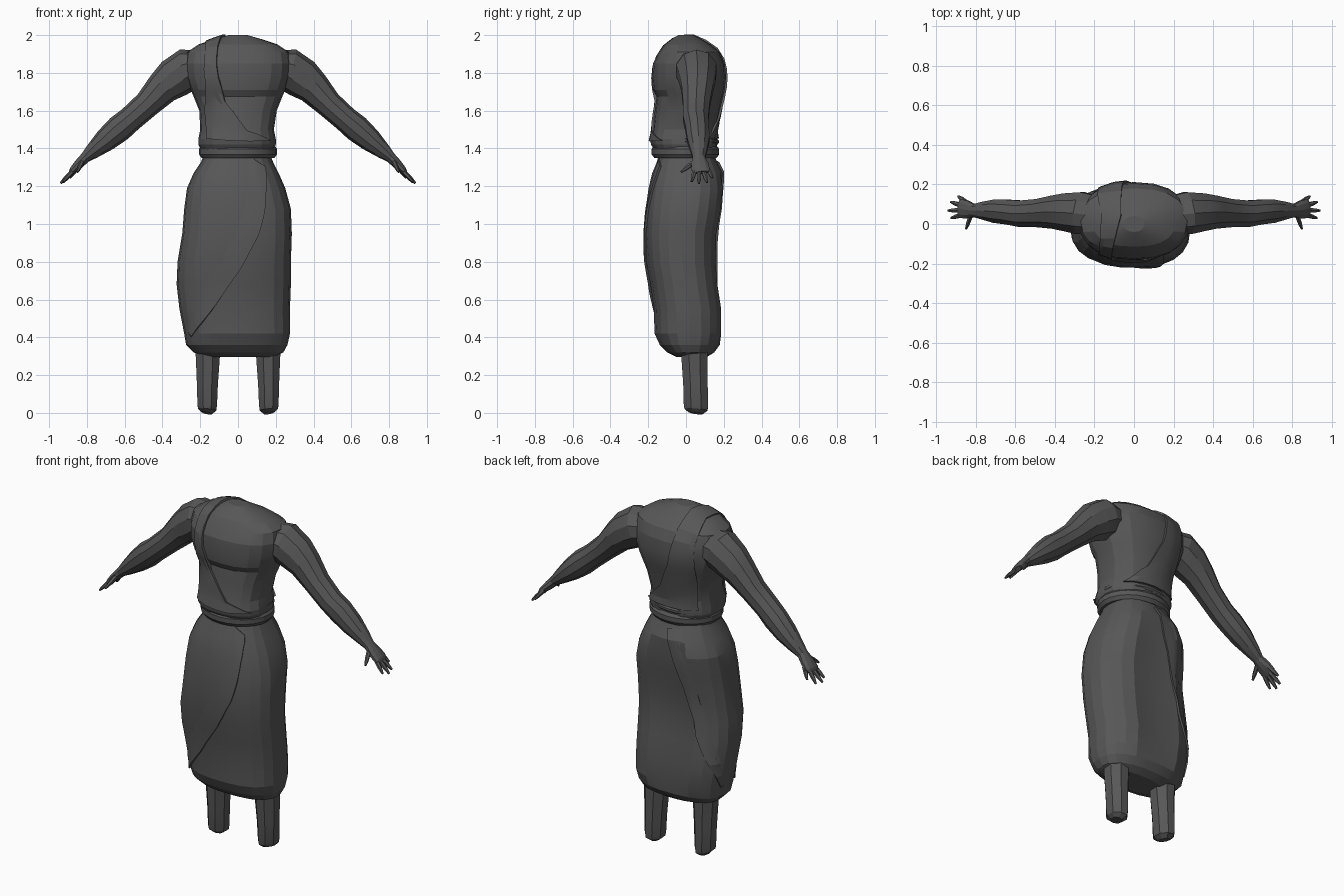
import bpy, bmesh, math
from mathutils import Vector
from mathutils.bvhtree import BVHTree

GREY = bpy.data.materials.new("dark grey")
GREY.diffuse_color = (0.095, 0.095, 0.095, 1)


def make(name, verts, faces, smooth=16):
    bm = bmesh.new()
    vs = [bm.verts.new(v) for v in verts]
    for f in faces:
        bm.faces.new([vs[i] for i in f])
    bmesh.ops.recalc_face_normals(bm, faces=bm.faces)
    me = bpy.data.meshes.new(name)
    bm.to_mesh(me)
    bm.free()
    me.materials.append(GREY)
    ob = bpy.data.objects.new(name, me)
    bpy.context.collection.objects.link(ob)
    bpy.ops.object.select_all(action='DESELECT')
    ob.select_set(True)
    bpy.context.view_layer.objects.active = ob
    bpy.ops.object.shade_smooth_by_angle(angle=math.radians(smooth))
    return ob


def loft(name, rings, closed=False, smooth=16):
    n, m = len(rings[0]), len(rings)
    verts = [v for r in rings for v in r]
    faces = []
    for i in range(m if closed else m - 1):
        a, b = i * n, (i + 1) % m * n
        faces += [(a + j, a + (j + 1) % n, b + (j + 1) % n, b + j) for j in range(n)]
    if not closed:
        faces += [tuple(range(n)), tuple(range((m - 1) * n, m * n))]
    return make(name, verts, faces, smooth)


def power(v, p):
    return math.copysign(abs(v) ** p, v)


def body(name, rows, sides, p=0.85, back_groove=0.0):
    """Stacked rounded sections: z, left, right, front, back."""
    rings = []
    for z, xl, xr, yf, yb in rows:
        ring = []
        for k in range(sides):
            t = 2 * math.pi * k / sides
            x = (xl + xr) / 2 + (xr - xl) / 2 * power(math.cos(t), p)
            y = (yf + yb) / 2 + (yb - yf) / 2 * power(math.sin(t), p)
            if back_groove and math.sin(t) > 0.97 and 0.4 < z < 1.2:
                y -= back_groove
            ring.append((x, y, z))
        rings.append(ring)
    return loft(name, rings)


def tube(name, stations, sides=8, mirror=1):
    """Limb along a path: centre, half width along y, half thickness across."""
    pts = [Vector(s[0]) for s in stations]
    rings = []
    for i, (_, w, h) in enumerate(stations):
        d = (pts[min(i + 1, len(pts) - 1)] - pts[max(i - 1, 0)]).normalized()
        u = (Vector((0, 1, 0)) - d * d.y).normalized()
        v = d.cross(u)
        ring = []
        for k in range(sides):
            t = 2 * math.pi * (k + 0.5) / sides
            q = pts[i] + u * w * math.cos(t) + v * h * math.sin(t)
            ring.append((q.x * mirror, q.y, q.z))
        rings.append(ring)
    return loft(name, rings)


def drape(name, target, left, right, off_left, off_right, cols=4, sub=3):
    """Cloth laid on a surface between two edge paths, with closed rims."""
    tree = BVHTree.FromObject(target, bpy.context.evaluated_depsgraph_get())

    def refine(path):
        out = []
        for a, b in zip(path, path[1:]):
            out += [Vector(a).lerp(Vector(b), k / sub) for k in range(sub)]
        return out + [Vector(path[-1])]

    rings = []
    for a, b in zip(refine(left), refine(right)):
        top, low = [], []
        for c in range(cols + 1):
            f = c / cols
            hit, nor, _, _ = tree.find_nearest(a.lerp(b, f))
            top.append(hit + nor * (off_left + (off_right - off_left) * f))
            low.append(hit - nor * 0.01)
        rings.append(top + low[::-1])
    return loft(name, rings)


# torso with chest shelf and cloth gathered at the waist
torso = body("torso", [
    (1.36, -0.18, 0.18, -0.15, 0.15), (1.42, -0.21, 0.20, -0.185, 0.165),
    (1.45, -0.21, 0.20, -0.19, 0.165), (1.50, -0.20, 0.19, -0.175, 0.16),
    (1.60, -0.205, 0.205, -0.165, 0.18), (1.675, -0.235, 0.235, -0.155, 0.195),
    (1.71, -0.25, 0.25, -0.175, 0.205), (1.78, -0.275, 0.275, -0.182, 0.212),
    (1.85, -0.28, 0.28, -0.175, 0.205), (1.91, -0.27, 0.27, -0.145, 0.18),
    (1.95, -0.21, 0.21, -0.115, 0.13), (1.98, -0.12, 0.12, -0.075, 0.08),
    (2.0, -0.05, 0.05, -0.04, 0.04)], 20)

# long wrapped skirt
skirt = body("skirt", [
    (1.37, -0.18, 0.17, -0.145, 0.15), (1.33, -0.195, 0.185, -0.155, 0.165),
    (1.27, -0.235, 0.215, -0.18, 0.195), (1.19, -0.27, 0.25, -0.20, 0.21),
    (1.08, -0.285, 0.28, -0.215, 0.20), (0.95, -0.295, 0.285, -0.222, 0.175),
    (0.80, -0.32, 0.28, -0.212, 0.17), (0.68, -0.325, 0.28, -0.19, 0.18),
    (0.55, -0.31, 0.275, -0.172, 0.20), (0.42, -0.285, 0.275, -0.168, 0.20),
    (0.36, -0.275, 0.262, -0.14, 0.18), (0.32, -0.235, 0.24, -0.10, 0.15),
    (0.295, -0.15, 0.19, -0.05, 0.11)], 22, 0.82, 0.02)

# overlapping skirt edges, front and back
line = [(0.18, -0.2, 1.34), (0.185, -0.25, 1.22), (0.165, -0.25, 1.10), (0.11, -0.25, 0.93),
        (0.01, -0.24, 0.75), (-0.12, -0.2, 0.57), (-0.27, -0.13, 0.39)]
drape("skirt_front_overlap", skirt, [(x - 0.12, y, z + 0.03) for x, y, z in line], line, 0.0, 0.012)
line = [(0.0, 0.2, 1.34), (-0.05, 0.24, 1.15), (-0.13, 0.22, 0.9),
        (-0.22, 0.18, 0.65), (-0.30, 0.08, 0.42)]
drape("skirt_back_overlap", skirt, [(x - 0.09, y - 0.03, z) for x, y, z in line], line, 0.0, 0.01)

# sash over one shoulder, widening to the waist
outer = [(-0.21, -0.19, 1.45), (-0.21, -0.15, 1.60), (-0.20, -0.19, 1.75), (-0.185, -0.18, 1.86),
         (-0.175, -0.08, 1.97), (-0.17, 0.05, 1.99), (-0.19, 0.2, 1.87), (-0.21, 0.22, 1.72),
         (-0.21, 0.18, 1.58), (-0.20, 0.16, 1.45)]
inner = [(0.20, -0.14, 1.44), (0.05, -0.2, 1.50), (-0.07, -0.2, 1.65), (-0.12, -0.2, 1.83),
         (-0.10, -0.08, 2.0), (-0.07, 0.05, 2.02), (-0.06, 0.22, 1.88), (-0.03, 0.24, 1.72),
         (0.05, 0.2, 1.56), (0.19, 0.14, 1.45)]
drape("shoulder_sash", torso, outer, inner, 0.008, 0.012, 6)


# rolled belt and the cloth fold resting on it
def belt_ring(name, z, rx, ry, r, h, tilt):
    rings = []
    for k in range(24):
        t = 2 * math.pi * k / 24
        c, s = math.cos(t), math.sin(t)
        rings.append([((rx + r * math.cos(a)) * c, -0.003 + (ry + r * math.cos(a)) * s,
                       z + tilt * c + h * math.sin(a))
                      for a in [math.pi * (j + 0.5) / 4 for j in range(8)]])
    loft(name, rings, True)


belt_ring("belt", 1.383, 0.183, 0.155, 0.026, 0.036, 0.0)
belt_ring("waist_fold", 1.435, 0.188, 0.164, 0.014, 0.016, 0.008)

for side, m in (("left", 1), ("right", -1)):
    # arm from shoulder to palm
    tube(side + "_arm", [
        ((0.17, 0.04, 1.83), 0.10, 0.09), ((0.27, 0.055, 1.815), 0.112, 0.115),
        ((0.34, 0.06, 1.77), 0.10, 0.108), ((0.40, 0.06, 1.72), 0.088, 0.09),
        ((0.48, 0.055, 1.635), 0.075, 0.072), ((0.57, 0.052, 1.555), 0.070, 0.068),
        ((0.63, 0.06, 1.505), 0.066, 0.072), ((0.70, 0.065, 1.445), 0.062, 0.062),
        ((0.77, 0.068, 1.385), 0.045, 0.042), ((0.81, 0.068, 1.35), 0.034, 0.028),
        ((0.845, 0.073, 1.315), 0.048, 0.025), ((0.875, 0.078, 1.285), 0.050, 0.018),
        ((0.885, 0.08, 1.272), 0.040, 0.012)], 10, m)
    # fingers and thumb
    for finger, a, b in (("index", (0.865, 0.048, 1.29), (0.925, 0.030, 1.225)),
                         ("middle", (0.875, 0.070, 1.28), (0.94, 0.068, 1.215)),
                         ("ring", (0.872, 0.093, 1.28), (0.927, 0.112, 1.22)),
                         ("little", (0.85, 0.110, 1.30), (0.89, 0.140, 1.245)),
                         ("thumb", (0.825, 0.045, 1.33), (0.85, -0.025, 1.275))):
        a, b = Vector(a), Vector(b)
        tube(f"{side}_{finger}_finger", [(a, 0.013, 0.013), (a.lerp(b, 0.6), 0.012, 0.011),
                                         (b, 0.006, 0.006)], 6, m)
    # lower leg with rounded stump
    tube(side + "_leg", [
        ((0.16, 0.045, 0.40), 0.078, 0.074), ((0.16, 0.045, 0.28), 0.074, 0.068),
        ((0.162, 0.05, 0.15), 0.070, 0.060), ((0.163, 0.053, 0.04), 0.070, 0.056),
        ((0.163, 0.053, 0.018), 0.066, 0.052), ((0.167, 0.05, 0.0), 0.040, 0.030)], 8, m)
